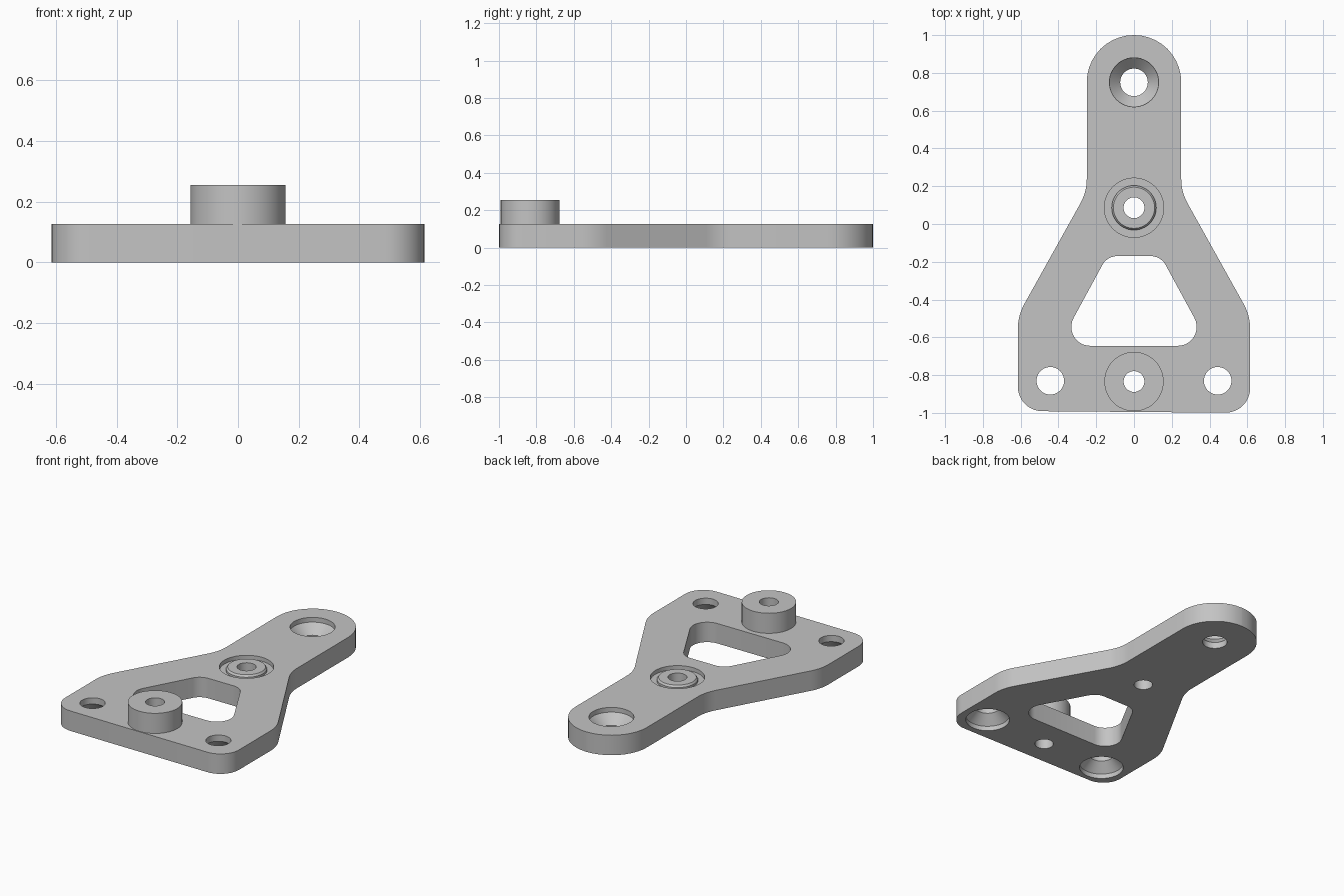
import bpy, bmesh, math
from mathutils import Vector

cube = bpy.data.objects.get("Cube")
if cube:
    bpy.data.objects.remove(cube, do_unlink=True)

T = 0.127          # plate thickness
SEG = 48

grey = bpy.data.materials.new("plain grey")
grey.use_nodes = True
grey.diffuse_color = (0.55, 0.55, 0.55, 1)
grey.node_tree.nodes["Principled BSDF"].inputs["Base Color"].default_value = (0.55, 0.55, 0.55, 1)


def finish(name, bm):
    bmesh.ops.recalc_face_normals(bm, faces=bm.faces)
    mesh = bpy.data.meshes.new(name)
    bm.to_mesh(mesh)
    bm.free()
    mesh.materials.append(grey)
    ob = bpy.data.objects.new(name, mesh)
    bpy.context.collection.objects.link(ob)
    return ob


def rounded(corners, steps=10):
    """Outline with each (x, y, radius) corner replaced by an arc."""
    out = []
    for i, (x, y, r) in enumerate(corners):
        p = Vector((x, y))
        a = (Vector(corners[i - 1][:2]) - p).normalized()
        b = (Vector(corners[(i + 1) % len(corners)][:2]) - p).normalized()
        half = a.angle(b) / 2
        mid = p + (a + b).normalized() * r / math.sin(half)
        start = p + a * r / math.tan(half) - mid
        end = p + b * r / math.tan(half) - mid
        sweep = start.angle_signed(end)
        for k in range(steps + 1):
            t = -sweep * k / steps
            c, s = math.cos(t), math.sin(t)
            out.append(mid + Vector((start.x * c - start.y * s, start.x * s + start.y * c)))
    return out


def prism(name, outline, z0, z1):
    bm = bmesh.new()
    face = bm.faces.new([bm.verts.new((p.x, p.y, z0)) for p in outline])
    top = bmesh.ops.extrude_face_region(bm, geom=[face])["geom"]
    moved = [g for g in top if isinstance(g, bmesh.types.BMVert)]
    bmesh.ops.translate(bm, verts=moved, vec=(0, 0, z1 - z0))
    if face.is_valid and len(bm.faces) == len(outline) + 1:
        bm.faces.new([v for v in face.verts])
    return finish(name, bm)


def turned(name, x, y, profile):
    """Solid of revolution from (radius, height) pairs, capped at both ends."""
    bm = bmesh.new()
    rings = [[bm.verts.new((x + r * math.cos(math.tau * i / SEG),
                            y + r * math.sin(math.tau * i / SEG), z))
              for i in range(SEG)] for r, z in profile]
    for lo, hi in zip(rings, rings[1:]):
        for i in range(SEG):
            j = (i + 1) % SEG
            bm.faces.new((lo[i], lo[j], hi[j], hi[i]))
    bm.faces.new(rings[0])
    bm.faces.new(rings[-1])
    return finish(name, bm)


def combine(target, other, operation):
    mod = target.modifiers.new(operation.lower(), "BOOLEAN")
    mod.operation, mod.solver, mod.object = operation, "EXACT", other
    bpy.context.view_layer.objects.active = target
    bpy.ops.object.modifier_apply(modifier=mod.name)
    bpy.data.objects.remove(other, do_unlink=True)


# Plate: rounded tail at the back, flaring to a wide front
half = [(0.615, -0.485, 0.27), (0.25, 0.17, 0.27)]
outline = rounded([(0.615, -1.0, 0.13)] + half)[:-1]
outline = rounded([(-0.615, -0.99, 0.13), (0.615, -1.0, 0.13)] + half
                  + [(0.25, 1.0, 0.249), (-0.25, 1.0, 0.249)]
                  + [(-x, y, r) for x, y, r in reversed(half)])
plate = prism("bracket_plate", outline, 0, T)

# Rounded trapezoid window
window = rounded([(-0.40, -0.645, 0.1), (0.40, -0.645, 0.1),
                  (0.142, -0.17, 0.09), (-0.142, -0.17, 0.09)])
combine(plate, prism("window_cutter", window, -0.1, 0.3), "DIFFERENCE")

# Raised front boss
FRONT, MIDDLE, TAIL = -0.834, 0.086, 0.75
combine(plate, turned("boss", 0, FRONT, [(0.157, 0.05), (0.157, 0.255)]), "UNION")

# Sunken ring with a chamfered post in the middle
combine(plate, turned("ring_cutter", 0, MIDDLE, [(0.157, T - 0.025), (0.157, 0.3)]), "DIFFERENCE")
combine(plate, turned("post", 0, MIDDLE, [(0.118, 0.05), (0.118, T - 0.012), (0.109, T)]), "UNION")

# Plain bores through boss and post
for y in (FRONT, MIDDLE):
    combine(plate, turned("bore_cutter", 0, y, [(0.055, -0.1), (0.055, 0.4)]), "DIFFERENCE")

# Countersunk holes: tail from above, front corners from below
sink = [(0.073, -0.1), (0.073, 0.04), (0.13, 0.097), (0.13, 0.2)]
combine(plate, turned("tail_hole_cutter", 0, TAIL, sink), "DIFFERENCE")
for x in (-0.443, 0.443):
    combine(plate, turned("corner_hole_cutter", x, FRONT + 0.004,
                          [(r, T - z) for r, z in sink]), "DIFFERENCE")

bpy.ops.object.select_all(action="DESELECT")
plate.select_set(True)
bpy.context.view_layer.objects.active = plate
bpy.ops.object.shade_smooth_by_angle(angle=math.radians(30))
